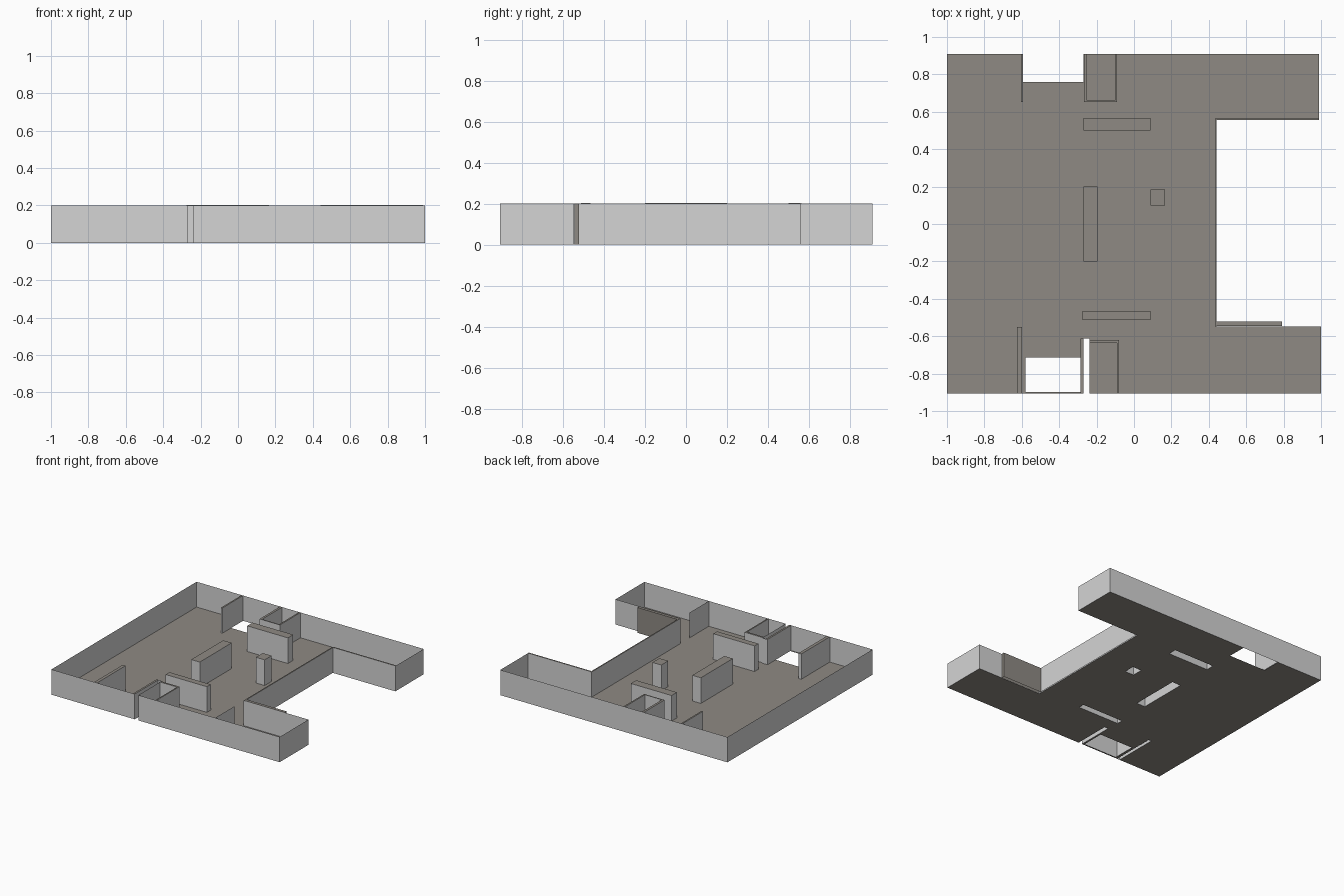
import bpy, bmesh

if "Cube" in bpy.data.objects:
    bpy.data.objects.remove(bpy.data.objects["Cube"])

H = 0.2                       # wall height
Y0, Y1 = -0.907, 0.91         # front and back outer walls


def material(name, rgb):
    m = bpy.data.materials.new(name)
    m.diffuse_color = (*rgb, 1)
    m.use_nodes = True
    m.node_tree.nodes["Principled BSDF"].inputs["Base Color"].default_value = m.diffuse_color
    return m


WALL = material("wall_light_grey", (0.66, 0.66, 0.66))
FLOOR = material("floor_warm_grey", (0.275, 0.255, 0.23))


def make(name, bm, mats):
    me = bpy.data.meshes.new(name)
    bm.to_mesh(me)
    bm.free()
    for m in mats:
        me.materials.append(m)
    ob = bpy.data.objects.new(name, me)
    bpy.context.collection.objects.link(ob)
    return ob


def sheet(name, pts):
    """Upright thin wall following a plan polyline."""
    bm = bmesh.new()
    low = [bm.verts.new((x, y, 0)) for x, y in pts]
    top = [bm.verts.new((x, y, H)) for x, y in pts]
    for i in range(len(pts) - 1):
        bm.faces.new((low[i], low[i + 1], top[i + 1], top[i]))
    return make(name, bm, [WALL])


def block(name, x0, x1, y0, y1, h=H, side=WALL):
    """Hollow wall block, open underneath, with a floor-coloured cap."""
    bm = bmesh.new()
    plan = [(x0, y0), (x1, y0), (x1, y1), (x0, y1)]
    low = [bm.verts.new((x, y, 0)) for x, y in plan]
    top = [bm.verts.new((x, y, h)) for x, y in plan]
    for i in range(4):
        j = (i + 1) % 4
        bm.faces.new((low[i], low[j], top[j], top[i]))
    bm.faces.new(top).material_index = 1
    return make(name, bm, [side, FLOOR])


# Free-standing blocks: x0, x1, y0, y1
columns = {
    "back_partition": (-0.27, 0.087, 0.50, 0.567),
    "central_core": (-0.27, -0.195, -0.20, 0.20),
    "square_column": (0.087, 0.165, 0.098, 0.185),
    "front_partition": (-0.275, 0.087, -0.513, -0.465),
    "front_left_partition": (-0.625, -0.60, Y0, -0.55),
}
for name, r in columns.items():
    block(name, *r, h=H if name == "front_left_partition" else H + 0.003)

# Floor: grid of cells minus the open rectangles
voids = list(columns.values()) + [
    (0.435, 1.0, -0.547, 0.555),      # courtyard
    (0.99, 1.0, 0.555, Y1),           # slightly shorter back wing
    (-0.595, -0.27, 0.76, Y1),        # back stair opening
    (-0.58, -0.285, -0.897, -0.715),  # front stair opening
    (-0.27, -0.238, Y0, -0.613),      # front slit
]
xs = sorted({-1.0, 1.0} | {v for r in voids for v in r[:2]})
ys = sorted({Y0, Y1} | {v for r in voids for v in r[2:]})
bm = bmesh.new()
for xa, xb in zip(xs, xs[1:]):
    for ya, yb in zip(ys, ys[1:]):
        cx, cy = (xa + xb) / 2, (ya + yb) / 2
        if any(r[0] < cx < r[1] and r[2] < cy < r[3] for r in voids):
            continue
        bm.faces.new([bm.verts.new((x, y, 0)) for x, y in
                      ((xa, ya), (xb, ya), (xb, yb), (xa, yb))])
bmesh.ops.remove_doubles(bm, verts=bm.verts, dist=1e-5)
bmesh.ops.dissolve_limit(bm, angle_limit=0.01, verts=bm.verts, edges=bm.edges)
make("floor", bm, [FLOOR])

# Outer walls
sheet("outer_wall_back", [(-1, 0.185), (-1, Y1), (0.99, Y1), (0.99, 0.56)])
sheet("outer_wall_left_front", [(-1, 0.185), (-1, Y0), (-0.27, Y0)])
sheet("outer_wall_front_right", [(-0.238, Y0), (1, Y0), (1, -0.547), (0.435, -0.547)])

# Courtyard walls
block("courtyard_wall_side", 0.433, 0.442, -0.547, 0.565)
block("courtyard_wall_back", 0.442, 0.99, 0.555, 0.565, H + 0.002)
block("courtyard_panel", 0.442, 0.79, -0.545, -0.522, H, FLOOR)
sheet("front_wing_divider", [(0.435, Y0), (0.435, -0.665)])

# Back small room and stair wall
block("back_stair_wall", -0.605, -0.593, 0.652, Y1)
block("back_room_left_wall", -0.268, -0.25, 0.652, Y1)
block("back_room_right_wall", -0.102, -0.09, 0.652, Y1)
block("back_room_front_wall", -0.25, -0.102, 0.652, 0.66)

# Front small room and slit walls
block("front_stair_wall", -0.285, -0.27, Y0, -0.613)
sheet("slit_wall", [(-0.27, -0.613), (-0.238, -0.613), (-0.238, Y0)])
block("front_room_back_wall", -0.238, -0.09, -0.635, -0.62)
block("front_room_right_wall", -0.09, -0.08, Y0, -0.62)
